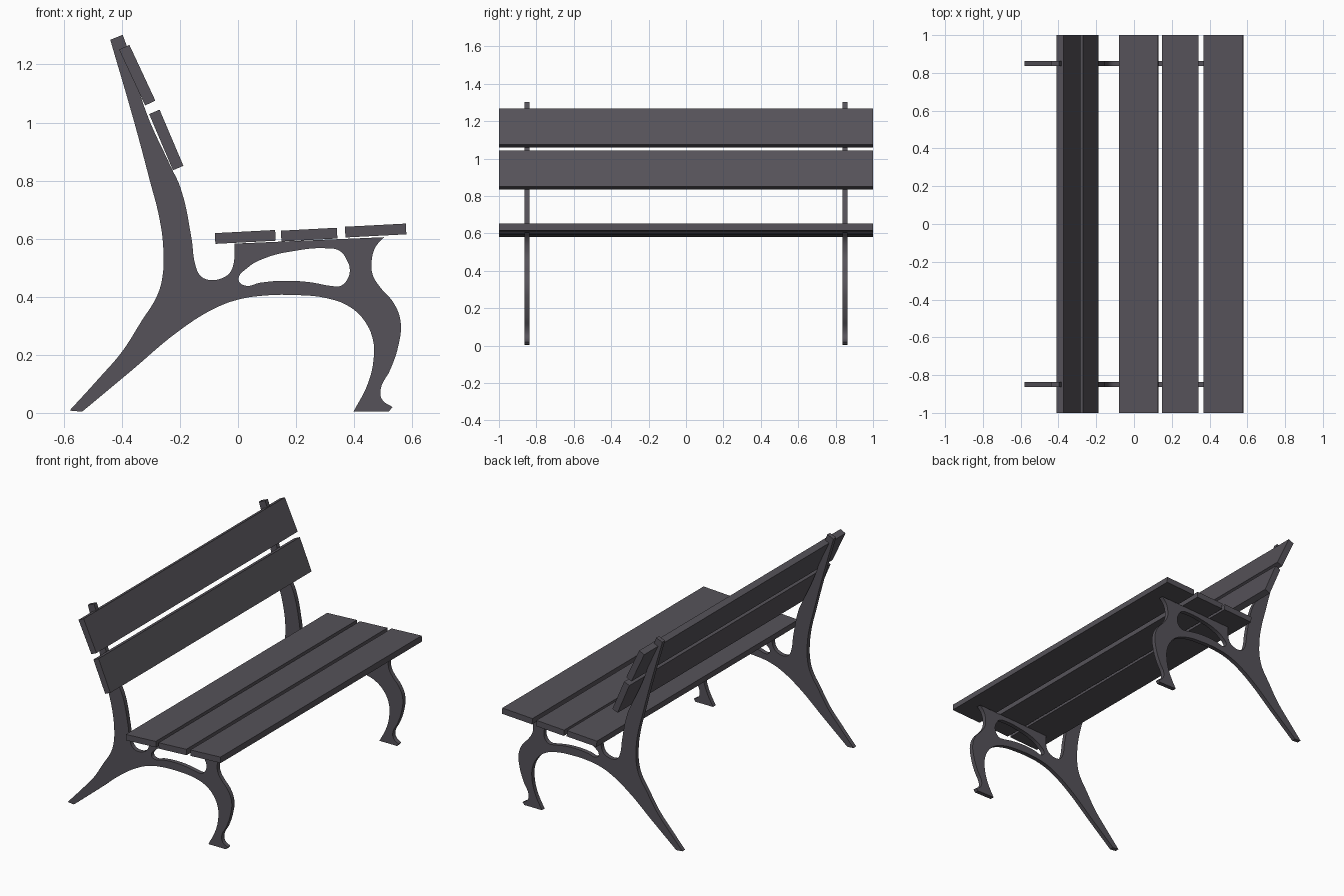
import bpy, bmesh, math
from mathutils import Matrix

if "Cube" in bpy.data.objects:
    bpy.data.objects.remove(bpy.data.objects["Cube"])

mat = bpy.data.materials.new("dark grey")
mat.diffuse_color = (0.092, 0.085, 0.1, 1)
mat.use_nodes = True
mat.node_tree.nodes["Principled BSDF"].inputs["Base Color"].default_value = mat.diffuse_color

# Side frame outline in (x, z); a third value marks a sharp corner
outline = [
    (-0.58, 0.008, 1), (-0.537, 0.004, 1), (-0.37, 0.143), (-0.2, 0.285), (-0.08, 0.36),
    (0.0, 0.39), (0.09, 0.404), (0.19, 0.406), (0.305, 0.395), (0.385, 0.365),
    (0.437, 0.315), (0.465, 0.25), (0.467, 0.185), (0.447, 0.1), (0.398, 0.005, 1),
    (0.52, 0.005, 1), (0.532, 0.02, 1), (0.497, 0.045), (0.491, 0.08), (0.525, 0.15),
    (0.553, 0.235), (0.56, 0.315), (0.535, 0.38), (0.49, 0.432), (0.464, 0.475),
    (0.46, 0.52), (0.473, 0.57), (0.503, 0.605, 1), (-0.012, 0.583, 1), (-0.014, 0.52),
    (-0.028, 0.483), (-0.055, 0.464), (-0.1, 0.458), (-0.13, 0.473), (-0.147, 0.51),
    (-0.16, 0.6), (-0.198, 0.775), (-0.23, 0.845), (-0.318, 1.04), (-0.38, 1.255, 1),
    (-0.397, 1.302, 1), (-0.44, 1.285, 1), (-0.357, 1.0), (-0.305, 0.805),
    (-0.27, 0.667), (-0.257, 0.563), (-0.26, 0.47), (-0.278, 0.405), (-0.333, 0.315),
    (-0.4, 0.21), (-0.478, 0.12),
]
# Opening under the seat
opening = [
    (0.002, 0.458), (0.033, 0.5), (0.09, 0.532), (0.195, 0.558), (0.3, 0.567),
    (0.35, 0.558), (0.374, 0.528), (0.385, 0.494), (0.375, 0.457), (0.35, 0.436),
    (0.322, 0.437), (0.247, 0.45), (0.16, 0.455), (0.075, 0.448), (0.026, 0.438),
]


def add_loop(curve, points):
    sp = curve.splines.new('BEZIER')
    sp.bezier_points.add(len(points) - 1)
    sp.use_cyclic_u = True
    for bp, p in zip(sp.bezier_points, points):
        bp.co = (p[0], p[1], 0)
        kind = 'VECTOR' if len(p) > 2 else 'AUTO'
        bp.handle_left_type = bp.handle_right_type = kind


def add_object(name, mesh):
    mesh.materials.clear()
    mesh.materials.append(mat)
    ob = bpy.data.objects.new(name, mesh)
    bpy.context.collection.objects.link(ob)
    return ob


# Cast side frames: filled curve, extruded to a plate and stood upright
curve = bpy.data.curves.new("frame_profile", 'CURVE')
curve.dimensions = '2D'
curve.fill_mode = 'BOTH'
curve.extrude = 0.0135
curve.resolution_u = 5
add_loop(curve, outline)
add_loop(curve, opening)
helper = bpy.data.objects.new("frame_profile", curve)
bpy.context.collection.objects.link(helper)
bpy.context.view_layer.update()
deps = bpy.context.evaluated_depsgraph_get()
frame = bpy.data.meshes.new_from_object(helper.evaluated_get(deps))
bpy.data.objects.remove(helper)
frame.transform(Matrix.Rotation(math.pi / 2, 4, 'X'))
bm = bmesh.new()
bm.from_mesh(frame)
bmesh.ops.remove_doubles(bm, verts=bm.verts, dist=0.0002)
bmesh.ops.recalc_face_normals(bm, faces=bm.faces)
bm.to_mesh(frame)
bm.free()

for name, y in (("left_side_frame", -0.85), ("right_side_frame", 0.85)):
    ob = add_object(name, frame.copy())
    ob.location.y = y
    bpy.ops.object.select_all(action='DESELECT')
    ob.select_set(True)
    bpy.context.view_layer.objects.active = ob
    bpy.ops.object.shade_smooth_by_angle(angle=math.radians(30))


# Slats: long planks, tilted about y
def slat(name, x, z, width, thick, tilt):
    bm = bmesh.new()
    bmesh.ops.create_cube(bm, size=1)
    bmesh.ops.scale(bm, verts=bm.verts, vec=(width, 2, thick))
    mesh = bpy.data.meshes.new(name)
    bm.to_mesh(mesh)
    bm.free()
    ob = add_object(name, mesh)
    ob.location = (x, 0, z)
    ob.rotation_euler.y = math.radians(tilt)


slat("seat_slat_back", 0.025, 0.606, 0.208, 0.037, -3)
slat("seat_slat_middle", 0.245, 0.614, 0.193, 0.037, -3)
slat("seat_slat_front", 0.474, 0.628, 0.21, 0.037, -3)
slat("backrest_slat_lower", -0.247, 0.94, 0.21, 0.039, 67)
slat("backrest_slat_upper", -0.347, 1.163, 0.212, 0.039, 65)
